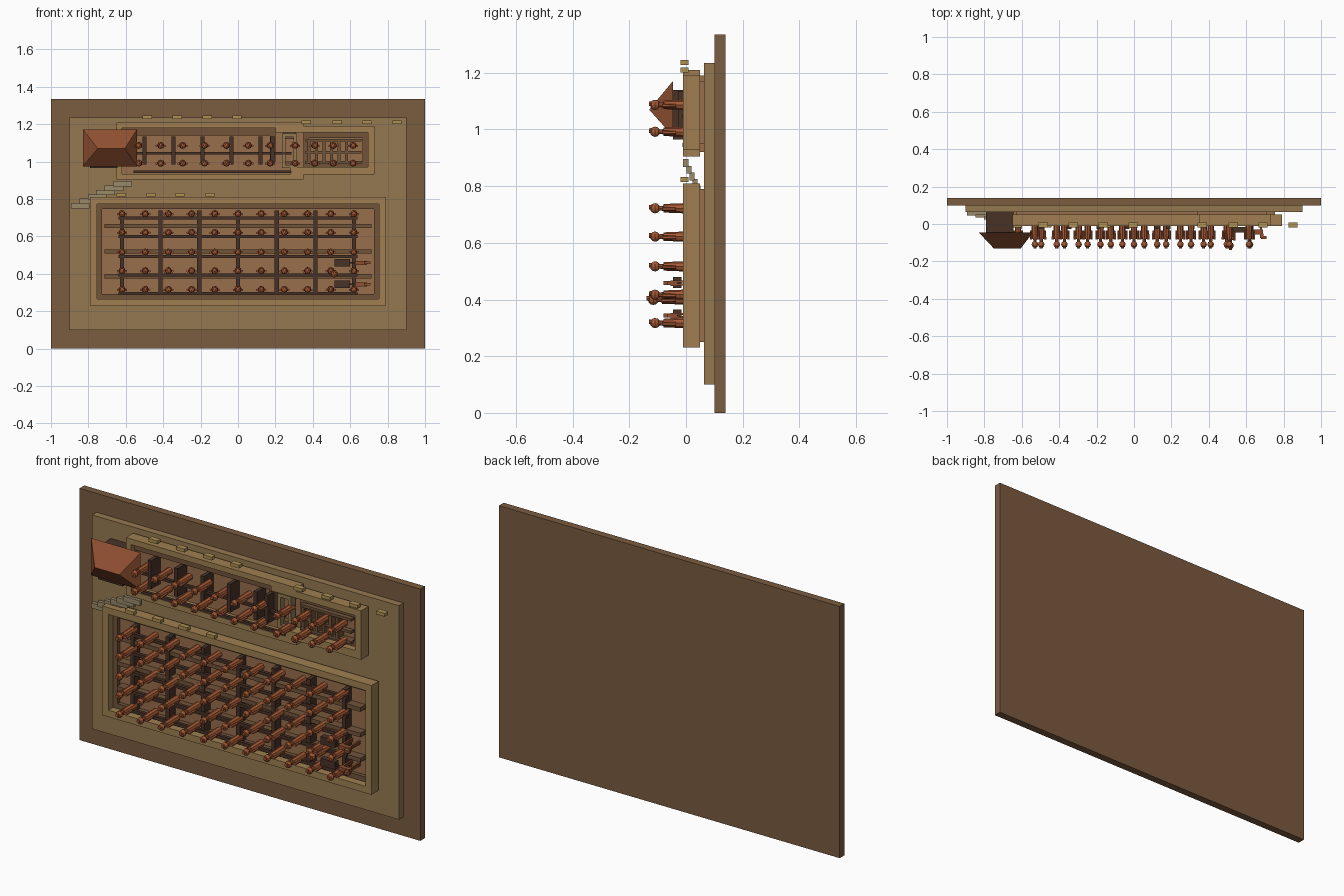
import bpy, bmesh
from mathutils import Matrix

if "Cube" in bpy.data.objects:
    bpy.data.objects.remove(bpy.data.objects["Cube"])


def material(name, r, g, b):
    m = bpy.data.materials.new(name)
    m.diffuse_color = tuple((c / 255) ** 2.2 for c in (r, g, b)) + (1,)
    m.use_nodes = True
    m.node_tree.nodes["Principled BSDF"].inputs["Base Color"].default_value = m.diffuse_color
    return m


BOARD = material("dark_wood", 122, 92, 66)
EARTH = material("earth", 148, 120, 82)
RIM = material("rim_earth", 158, 126, 82)
FLOOR = material("pit_floor", 150, 110, 76)
WALL = material("pit_wall", 112, 84, 60)
TIMBER = material("timber", 74, 54, 44)
CLAY = material("clay", 165, 90, 56)
ROOF = material("roof_clay", 142, 80, 52)
STONE = material("stone", 152, 136, 104)
GOLD = material("marker", 172, 142, 84)


def finish(name, bm, mat):
    bmesh.ops.recalc_face_normals(bm, faces=bm.faces)
    me = bpy.data.meshes.new(name)
    bm.to_mesh(me)
    bm.free()
    me.materials.append(mat)
    ob = bpy.data.objects.new(name, me)
    bpy.context.collection.objects.link(ob)
    return ob


def add_box(bm, x0, x1, y0, y1, z0, z1):
    bmesh.ops.create_cube(bm, size=1, matrix=Matrix.Translation(
        ((x0 + x1) / 2, (y0 + y1) / 2, (z0 + z1) / 2))
        @ Matrix.Diagonal((x1 - x0, y1 - y0, z1 - z0, 1)))


def boxes(name, items, mat):
    bm = bmesh.new()
    for b in items:
        add_box(bm, *b)
    return finish(name, bm, mat)


def ring(x0, x1, z0, z1, t, y0, y1):
    """Four bars of a rectangular frame."""
    return [(x0, x1, y0, y1, z1 - t, z1), (x0, x1, y0, y1, z0, z0 + t),
            (x0, x0 + t, y0, y1, z0 + t, z1 - t), (x1 - t, x1, y0, y1, z0 + t, z1 - t)]


# backing panels
boxes("backboard", [(-1, 1, .10, .14, 0, 1.335)], BOARD)
boxes("ground_slab", [(-.9, .9, .063, .10, .10, 1.235)], EARTH)

# lower pit: floor, rim, inner ledge
boxes("large_pit_floor", [(-.755, .755, .05, .063, .25, .79)], FLOOR)
boxes("large_pit_rim", ring(-.79, .79, .23, .81, .036, -.01, .05), RIM)
boxes("large_pit_ledge", ring(-.754, .754, .266, .774, .026, .03, .05), WALL)

# upper pits: floors, rims, ledges
boxes("upper_pit_floor", [(-.63, .34, .05, .063, .92, 1.19),
                          (.34, .71, .05, .063, .95, 1.17)], FLOOR)
boxes("upper_pit_rim", [
    (-.65, .35, -.01, .05, 1.18, 1.21), (-.65, .35, -.01, .05, .905, .935),
    (-.65, -.62, -.01, .05, .935, 1.18), (.20, .35, -.01, .05, 1.155, 1.18),
    (.28, .35, -.01, .05, .935, .97),
    (.35, .73, -.01, .05, 1.155, 1.19), (.35, .73, -.01, .05, .93, .97),
    (.695, .73, -.01, .05, .97, 1.155)], RIM)
boxes("upper_pit_ledge", [(-.62, .20, .02, .05, 1.14, 1.18),
                          (.17, .20, .02, .05, 1.0, 1.14),
                          (.24, .31, .02, .05, .97, 1.0),
                          (.24, .31, .02, .05, 1.12, 1.155)]
      + ring(.35, .695, .97, 1.155, .03, .025, .05), WALL)

# lower pit timbers
rows = [.31, .41, .51, .615, .715]
boxes("large_pit_rails", [(-.64, .64, -.004, .014, z - .024, z - .008) for z in rows], TIMBER)
boxes("large_pit_posts", [(.207 * i - .011, .207 * i + .011, 0, .05, .29, .74)
                          for i in range(-3, 4)], TIMBER)
boxes("partition_walls", [(-.715, .715, .005, .05, z - .011, z + .011)
                          for z in (.387, .52, .655)], WALL)

# upper pit timbers
boxes("upper_rails", [(-.56, .285, -.012, .005, z - .007, z + .007)
                      for z in (.945, 1.045)], TIMBER)
boxes("upper_posts", [(x - .01, x + .01, -.028, .05, .985, 1.135)
                      for x in (-.50, -.345, -.19, -.035, .12, .185)], TIMBER)
boxes("side_pit_posts", [(x - .008, x + .008, 0, .05, 1.0, 1.11)
                         for x in (.38, .42, .46, .50, .54, .58)], WALL)
boxes("side_pit_rails", [(.36, .66, .005, .03, z - .007, z + .007)
                         for z in (.995, 1.05, 1.115)], WALL)
boxes("connecting_passage", ring(.235, .315, .965, 1.15, .018, -.005, .03), EARTH)


# clay figures standing out from the panel
def add_cone(bm, x, z, y0, y1, r0, r1, n=8):
    rot = Matrix.Rotation(1.5707963, 4, 'X')  # local z points to -y
    bmesh.ops.create_cone(bm, cap_ends=True, segments=n, radius1=r0, radius2=r1,
                          depth=y0 - y1,
                          matrix=Matrix.Translation((x, (y0 + y1) / 2, z)) @ rot)


def figure(bm, x, z, s=1.0):
    add_cone(bm, x, z, .02, -.08 * s, .019, .015)
    for side in (-1, 1):
        add_cone(bm, x + side * .021, z - .003, -.035, -.083 * s, .006, .007, 6)
    add_cone(bm, x, z, -.08 * s, -.098 * s, .009, .008)
    bmesh.ops.create_uvsphere(bm, u_segments=8, v_segments=6, radius=.018 * s,
                              matrix=Matrix.Translation((x, -.109 * s, z)))
    add_cone(bm, x, z + .004, -.115 * s, -.131 * s, .009, .008)


def troop(name, places, s=1.0):
    bm = bmesh.new()
    for x, z in places:
        figure(bm, x, z, s)
    finish(name, bm, CLAY)


troop("large_pit_figures", [(.124 * i, z + .007) for i in range(-5, 6) for z in rows])
upper_x = [-.53 + .117 * i for i in range(7)] + [.305, .41, .51, .615]
troop("upper_pit_figures", [(x, z) for x in upper_x for z in (.992, 1.087)])
troop("commander_figure", [(.515, .40)], 1.06)

# carts with horses
for i, z in enumerate((.345, .46)):
    boxes(f"cart_{i}", [(.515, .60, -.045, -.015, z - .02, z + .02),
                        (.60, .64, -.035, -.028, z - .004, z + .004)], TIMBER)
    horse = [(.625, .69, -.055, -.03, z - .012, z + .008),
             (.675, .692, -.075, -.05, z - .008, z + .005),
             (.68, .708, -.08, -.065, z - .008, z + .005)]
    horse += [(x, x + .01, -.03, .05, z + d, z + d + .007)
              for x in (.63, .675) for d in (-.011, 0)]
    boxes(f"horse_{i}", horse, ROOF)

# pavilion with hipped roof whose ridge faces the front
boxes("pavilion_base", [(-.79, -.645, -.045, .063, .965, 1.14)], TIMBER)
bm = bmesh.new()
b = [bm.verts.new((x, -.045, z)) for x, z in
     ((-.83, .975), (-.54, .975), (-.54, 1.172), (-.83, 1.172))]
l, r = (bm.verts.new((x, -.13, 1.07)) for x in (-.75, -.605))
for f in (b, (b[0], b[1], r, l), (b[1], b[2], r), (b[2], b[3], l, r), (b[3], b[0], l)):
    bm.faces.new(f)
finish("pavilion_roof", bm, ROOF)

# stairway climbing to the upper pit
boxes("stair_steps", [(-.893 + .045 * i, -.793 + .045 * i, .045 - .011 * i, .063 - .011 * i,
                       .75 + .0235 * i, .778 + .0235 * i) for i in range(6)], STONE)

# small marker blocks along the rims
markers = [(x, 1.237) for x in (-.485, -.325, -.165, -.005)]
markers += [(x, 1.21) for x in (.365, .53, .69, .85)]
markers += [(x, .823) for x in (-.625, -.465, -.31, -.15)]
boxes("marker_blocks", [(x - .025, x + .025, -.02, .008, z - .009, z + .009)
                        for x, z in markers], GOLD)
